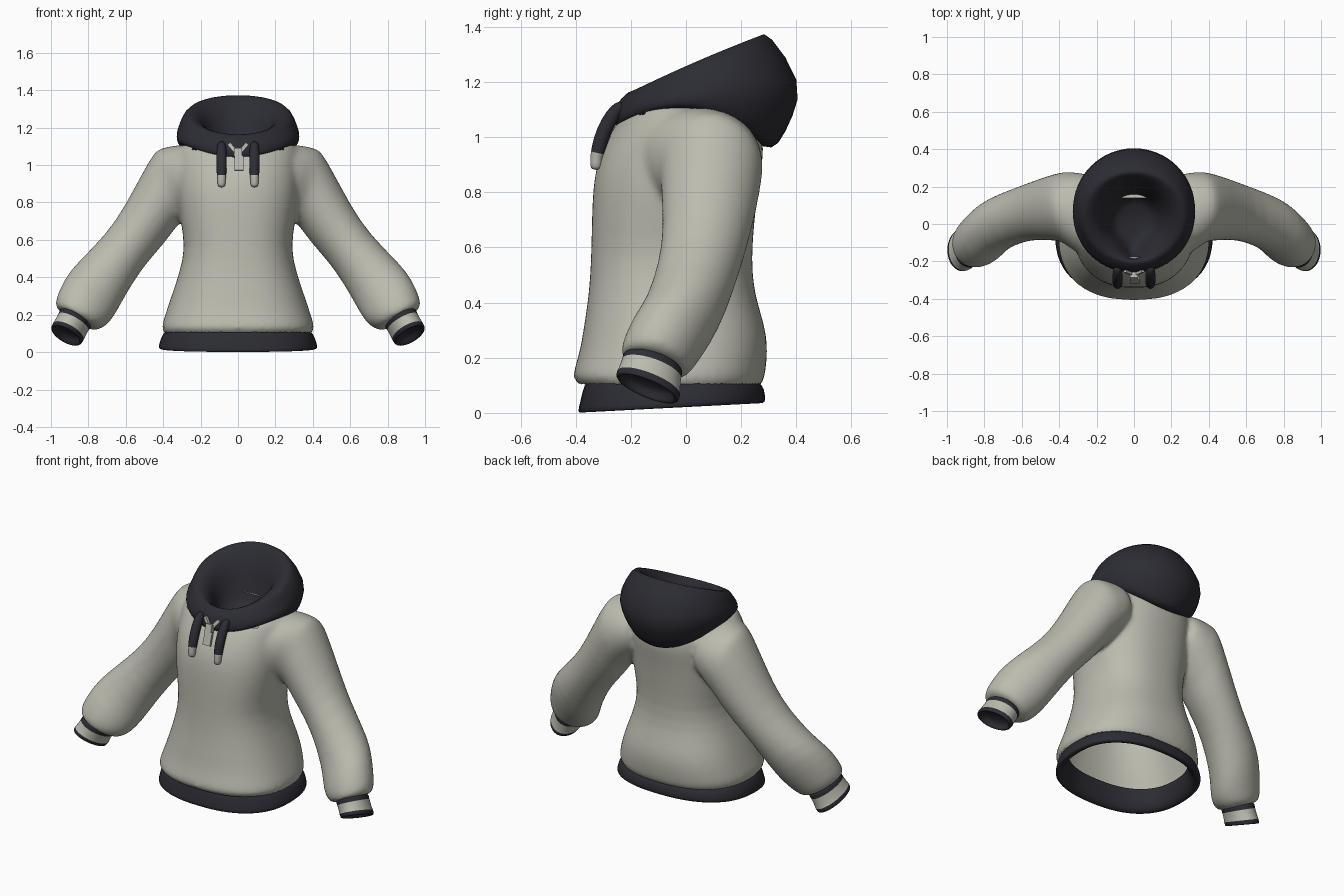
import bpy, bmesh, math
from mathutils import Vector

if "Cube" in bpy.data.objects:
    bpy.data.objects.remove(bpy.data.objects["Cube"])


def material(name, rgb):
    m = bpy.data.materials.new(name)
    m.diffuse_color = (*rgb, 1)
    m.use_nodes = True
    m.node_tree.nodes["Principled BSDF"].inputs["Base Color"].default_value = m.diffuse_color
    return m


GREY = material("warm grey fabric", (0.50, 0.50, 0.43))
DARK = material("charcoal fabric", (0.025, 0.025, 0.034))
METAL = material("pale metal", (0.48, 0.47, 0.43))
SEG = 32


def loft(name, rings, mats, bands=None, cap_start=False, cap_end=False):
    """Skin a list of closed rings; bands gives one material index per gap."""
    bm = bmesh.new()
    vs = [[bm.verts.new(p) for p in r] for r in rings]
    n = len(rings[0])
    for i in range(len(vs) - 1):
        for j in range(n):
            k = (j + 1) % n
            f = bm.faces.new((vs[i][j], vs[i][k], vs[i + 1][k], vs[i + 1][j]))
            f.material_index = bands[i] if bands else 0
    for flag, ring, gap in ((cap_start, vs[0], 0), (cap_end, vs[-1], -1)):
        if flag:
            f = bm.faces.new(ring)
            f.material_index = bands[gap] if bands else 0
    bmesh.ops.recalc_face_normals(bm, faces=bm.faces)
    for f in bm.faces:
        f.smooth = True
    me = bpy.data.meshes.new(name)
    bm.to_mesh(me)
    bm.free()
    for m in mats:
        me.materials.append(m)
    ob = bpy.data.objects.new(name, me)
    bpy.context.collection.objects.link(ob)
    sub = ob.modifiers.new("smooth", 'SUBSURF')
    sub.levels = sub.render_levels = 1
    return ob


def angles(n=SEG):
    return [2 * math.pi * i / n for i in range(n)]


def flat_ring(z, rx, front, back, e=2.4, tilt=0.0):
    """Rounded-box ring; tilt raises the back and lowers the front."""
    pts = []
    for a in angles():
        c, s = math.cos(a), math.sin(a)
        x = math.copysign(abs(c) ** (2 / e), c)
        y = math.copysign(abs(s) ** (2 / e), s)
        pts.append((rx * x, (front + back) / 2 + (back - front) / 2 * y, z + tilt * y))
    return pts


def arm_ring(side, top, bottom, y, half, tilt=0.0, scale=1.0):
    """Ring spanning two outline points (x, z), with a depth half-width."""
    t, b = Vector((top[0], 0, top[1])), Vector((bottom[0], 0, bottom[1]))
    mid, u, v = (t + b) / 2 + Vector((0, y, 0)), (t - b) / 2, Vector((0, half, tilt))
    pts = []
    for a in angles():
        p = mid + (u * math.cos(a) + v * math.sin(a)) * scale
        pts.append((p.x * side, p.y, p.z))
    return pts


# Torso sections from hem to neck
BODY = [(0.075, 0.385, -0.36, 0.26), (0.10, 0.395, -0.385, 0.272), (0.122, 0.408, -0.41, 0.285),
        (0.14, 0.410, -0.413, 0.288),
        (0.22, 0.384, -0.386, 0.299), (0.31, 0.354, -0.372, 0.291), (0.43, 0.312, -0.353, 0.248),
        (0.56, 0.283, -0.345, 0.238), (0.70, 0.308, -0.343, 0.25), (0.84, 0.328, -0.338, 0.265, 2.3),
        (0.93, 0.335, -0.317, 0.283, 2.2), (1.00, 0.335, -0.285, 0.282, 2.2),
        (1.06, 0.33, -0.245, 0.255, 2.2), (1.105, 0.31, -0.21, 0.195, 2.2),
        (1.12, 0.27, -0.175, 0.15, 2.2)]

# Sleeve sections, starting deep inside the torso
SLEEVE = [((0.20, 1.11), (0.16, 0.82), 0.025, 0.235), ((0.33, 1.11), (0.255, 0.735), 0.055, 0.22),
          ((0.415, 1.09), (0.305, 0.69), 0.085, 0.195),
          ((0.445, 1.075), (0.335, 0.665), 0.092, 0.184),
          ((0.508, 0.965), (0.375, 0.605), 0.087, 0.176), ((0.602, 0.787), (0.44, 0.53), 0.075, 0.159),
          ((0.70, 0.635), (0.525, 0.43), 0.05, 0.149), ((0.862, 0.477), (0.61, 0.288), 0.0, 0.149),
          ((0.924, 0.402), (0.655, 0.203), -0.05, 0.149, -0.02),
          ((0.98, 0.277), (0.695, 0.147), -0.10, 0.136, -0.03),
          ((0.976, 0.233), (0.755, 0.115), -0.115, 0.122, -0.03),
          ((0.93, 0.215), (0.80, 0.14), -0.12, 0.085, -0.025)]

# Torso and sleeves fused into one smooth garment
parts = [loft("torso_part", [flat_ring(*b) for b in BODY], [GREY], cap_start=True, cap_end=True)]
for s in (1, -1):
    parts.append(loft("sleeve_part", [arm_ring(s, *r) for r in SLEEVE], [GREY],
                      cap_start=True, cap_end=True))


def fuse(name, obs, voxel, rounds, drop):
    """Merge closed parts into one skin, relax it and drop the unwanted faces."""
    bm = bmesh.new()
    deps = bpy.context.evaluated_depsgraph_get()
    for o in obs:
        bm.from_mesh(o.evaluated_get(deps).to_mesh())
    raw = bpy.data.meshes.new("raw")
    bm.to_mesh(raw)
    bm.free()
    for o in obs:
        bpy.data.objects.remove(o)
    ob = bpy.data.objects.new(name, raw)
    bpy.context.collection.objects.link(ob)
    rem = ob.modifiers.new("fuse", 'REMESH')
    rem.mode, rem.voxel_size = 'VOXEL', voxel
    rel = ob.modifiers.new("relax", 'SMOOTH')
    rel.factor, rel.iterations = 0.5, rounds
    deps = bpy.context.evaluated_depsgraph_get()
    bm = bmesh.new()
    bm.from_mesh(ob.evaluated_get(deps).to_mesh())
    ob.modifiers.clear()
    bm.normal_update()
    bmesh.ops.delete(bm, geom=[f for f in bm.faces if drop(f)], context='FACES')
    for f in bm.faces:
        f.smooth, f.material_index = True, 0
    bm.to_mesh(raw)
    bm.free()
    raw.materials.clear()
    raw.materials.append(GREY)
    return ob


def opening(f):
    """Faces closing the hem and the neck."""
    c = f.calc_center_median()
    hem_cap = c.z < 0.105 and abs(c.x) < 0.45 and f.normal.z < -0.6
    neck_cap = c.z > 1.08 and abs(c.x) < 0.24 and -0.17 < c.y < 0.14
    return hem_cap or neck_cap


fuse("body_and_sleeves", parts, 0.012, 14, opening)

# Hem band: rolled strip around the bottom opening
HEM = [(0.13, 0.355, -0.335, 0.235, 0.0), (0.112, 0.39, -0.365, 0.27, 0.0),
       (0.085, 0.412, -0.375, 0.286, 0.0), (0.03, 0.427, -0.392, 0.290, 0.018),
       (0.015, 0.424, -0.394, 0.285, 0.018), (0.02, 0.38, -0.355, 0.25, 0.014),
       (0.09, 0.355, -0.335, 0.23, 0.0), (0.13, 0.35, -0.33, 0.225, 0.0)]
loft("hem_band", [flat_ring(z, rx, f, b, 2.4, t) for z, rx, f, b, t in HEM], [DARK])


def cuff_ring(side, t, scale):
    mix = lambda a, b: a + (b - a) * t
    return arm_ring(side, (mix(0.95, 1.0), mix(0.225, 0.125)),
                    (mix(0.785, 0.838), mix(0.14, 0.052)),
                    mix(-0.12, -0.14), mix(0.107, 0.113), mix(-0.03, -0.043), scale)


# Cuff steps: position along the cuff, radius scale
CUFF = [(-0.1, 0.85), (0.0, 0.99), (0.11, 1.01), (0.17, 0.99), (0.70, 1.0), (0.75, 1.03),
        (0.98, 1.02), (1.02, 0.95), (0.98, 0.82), (0.6, 0.76)]
for side, label in ((1, "right"), (-1, "left")):
    loft("cuff_" + label, [cuff_ring(side, t, k) for t, k in CUFF], [GREY, DARK],
         [1, 1, 1, 0, 0, 1, 1, 1, 1], cap_end=True)


def hood_ring(front, back, half, lift, notch=0.0):
    """Tilted ring from front (y, z) to back (y, z); lift raises the sides."""
    pts = []
    for a in angles():
        c, s = math.cos(a), math.sin(a)
        n = notch * max(0, -c) ** 14
        pts.append((half * s, (front[0] + back[0]) / 2 + (back[0] - front[0]) / 2 * c - n,
                    (front[1] + back[1]) / 2 + (back[1] - front[1]) / 2 * c
                    + lift * s * s - n * 0.5))
    return pts


# Hood: thick rolled rim sloping in to a narrow hollow
HOOD = [((-0.19, 1.03), (0.20, 1.01), 0.24, 0.08), ((-0.25, 1.03), (0.29, 0.955), 0.305, 0.11),
        ((-0.267, 1.055), (0.335, 0.96), 0.325, 0.11), ((-0.253, 1.115), (0.39, 1.075), 0.332, 0.06),
        ((-0.238, 1.14), (0.432, 1.195), 0.325, 0.03), ((-0.205, 1.168), (0.295, 1.39), 0.290, 0.0),
        ((-0.19, 1.165), (0.27, 1.368), 0.255, 0.012, 0.01),
        ((-0.155, 1.15), (0.235, 1.32), 0.208, 0.025, 0.04),
        ((-0.125, 1.11), (0.20, 1.25), 0.170, 0.02, 0.06),
        ((-0.105, 1.06), (0.175, 1.16), 0.145, 0.01, 0.06),
        ((-0.09, 1.02), (0.15, 1.08), 0.12, 0.0, 0.03), ((-0.06, 0.99), (0.12, 1.03), 0.08, 0.0)]
loft("hood", [hood_ring(*h) for h in HOOD], [DARK], cap_end=True)

# Drawstrings: path points (y, z, half thickness), last stretch is the metal tip
CORD = [(-0.225, 1.12, 0.016), (-0.25, 1.105, 0.026), (-0.285, 1.05, 0.029),
        (-0.310, 0.99, 0.028), (-0.322, 0.935, 0.026), (-0.325, 0.925, 0.022),
        (-0.326, 0.905, 0.023), (-0.327, 0.880, 0.019)]


def cord_rings(x):
    rings = []
    for i, (y, z, r) in enumerate(CORD):
        a, b = CORD[max(i - 1, 0)], CORD[min(i + 1, len(CORD) - 1)]
        d = Vector((0, b[0] - a[0], b[1] - a[1])).normalized()
        n = Vector((0, -d.z, d.y))
        rings.append([Vector((x + r * math.cos(t), y, z)) + n * r * math.sin(t)
                      for t in angles(12)])
    return rings


def box(name, loc, size, rot):
    bpy.ops.mesh.primitive_cube_add(size=1, location=loc, rotation=rot)
    ob = bpy.context.object
    ob.name, ob.scale = name, size
    ob.data.materials.append(METAL)


for side, label in ((1, "right"), (-1, "left")):
    loft("drawstring_" + label, cord_rings(0.088 * side), [DARK, METAL],
         [0, 0, 0, 0, 1, 1, 1], cap_start=True, cap_end=True)
    # Zip wings splayed at the collar
    box("zip_wing_" + label, (0.028 * side, -0.258, 1.09), (0.02, 0.02, 0.062),
        (-0.3, math.radians(40) * side, 0))

# Zip slider and hanging pull
box("zip_slider", (0, -0.278, 1.065), (0.042, 0.03, 0.045), (-0.3, 0, 0))
box("zip_pull", (0.005, -0.302, 1.01), (0.05, 0.014, 0.08), (-0.3, 0, 0))
